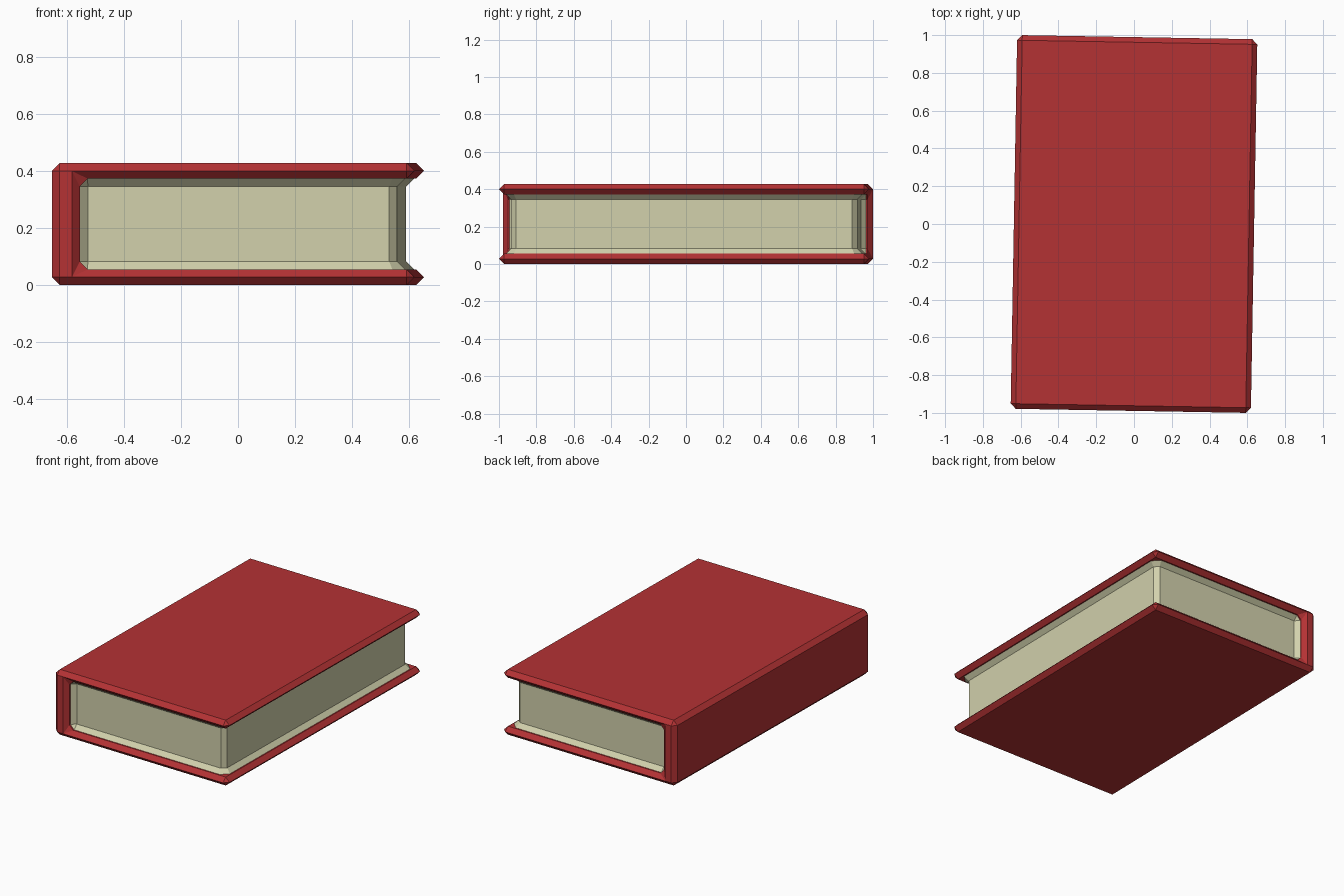
import bpy, bmesh, math

if "Cube" in bpy.data.objects:
    bpy.data.objects.remove(bpy.data.objects["Cube"])

HX, HY, H = 0.636, 0.9893, 0.428   # half width, half length, height
T, SPINE, B = 0.055, 0.098, 0.0273  # cover thickness, spine thickness, bevel
TILT = math.radians(-1.0)           # whole book lies slightly turned


def material(name, colour):
    m = bpy.data.materials.new(name)
    m.diffuse_color = (*colour, 1)
    m.use_nodes = True
    m.node_tree.nodes["Principled BSDF"].inputs["Base Color"].default_value = m.diffuse_color
    return m


def finish(bm, name, mat):
    bmesh.ops.recalc_face_normals(bm, faces=bm.faces)
    me = bpy.data.meshes.new(name)
    bm.to_mesh(me)
    bm.free()
    me.materials.append(mat)
    ob = bpy.data.objects.new(name, me)
    ob.rotation_euler.z = TILT
    bpy.context.collection.objects.link(ob)
    return ob


red = material("red cover", (0.456, 0.032, 0.034))
cream = material("cream paper", (0.644, 0.638, 0.413))

# Cover: C-shaped profile drawn in xz, extruded along y, every edge chamfered
inner = -HX + SPINE
profile = [(-HX, 0), (HX, 0), (HX, T), (inner, T),
           (inner, H - T), (HX, H - T), (HX, H), (-HX, H)]
bm = bmesh.new()
face = bm.faces.new([bm.verts.new((x, -HY, z)) for x, z in profile])
ext = bmesh.ops.extrude_face_region(bm, geom=[face], use_keep_orig=True)
bmesh.ops.translate(bm, vec=(0, 2 * HY, 0),
                    verts=[v for v in ext["geom"] if isinstance(v, bmesh.types.BMVert)])
bmesh.ops.recalc_face_normals(bm, faces=bm.faces)
bmesh.ops.bevel(bm, geom=bm.edges[:], offset=B, segments=1, profile=0.5,
                affect='EDGES', clamp_overlap=True)
finish(bm, "book_cover", red)

# Pages: one outline lofted upward, flaring out where it meets the covers
PX, PY = 0.574, 0.926
k = B * math.tan(math.pi / 8)


def outline(flare):
    f = B * flare
    left = inner + f
    half = [(left, PY + B), (inner + B, PY + f),
            (PX - B + k * flare, PY + f), (PX + f, PY - B + k * flare)]
    return half + [(x, -y) for x, y in reversed(half)]


bm = bmesh.new()
rings = [[bm.verts.new((x, y, z)) for x, y in outline(flare)]
         for z, flare in ((T, 1), (T + B, 0), (H - T - B, 0), (H - T, 1))]
for a, b in zip(rings, rings[1:]):
    for i in range(len(a)):
        j = (i + 1) % len(a)
        bm.faces.new((a[i], a[j], b[j], b[i]))
bm.faces.new(rings[0])
bm.faces.new(rings[-1])
bmesh.ops.remove_doubles(bm, verts=bm.verts, dist=1e-5)
finish(bm, "page_block", cream)
